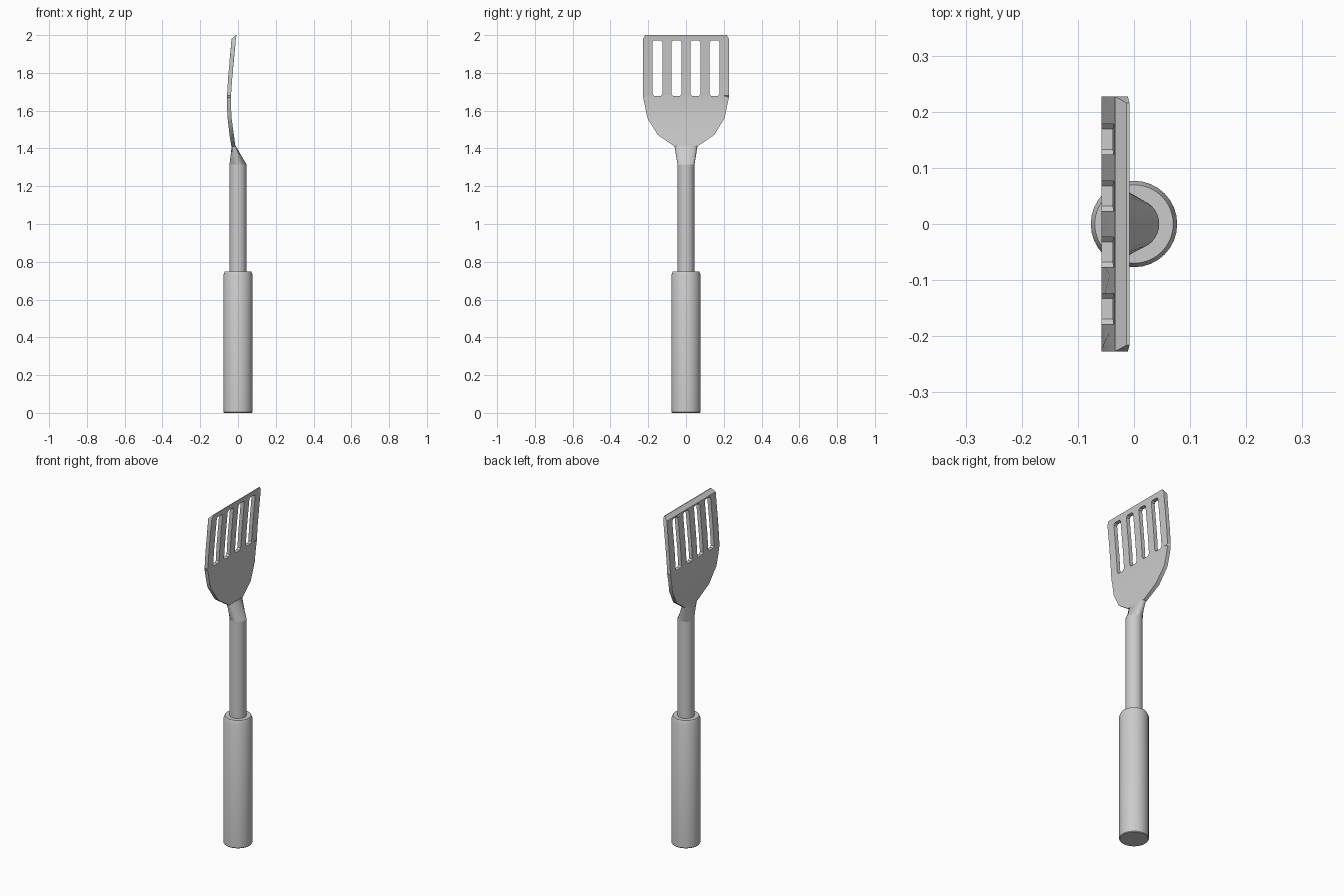
import bpy, bmesh, math

if "Cube" in bpy.data.objects:
    bpy.data.objects.remove(bpy.data.objects["Cube"])

SIDES = 32


def finish(name, bm):
    bmesh.ops.recalc_face_normals(bm, faces=bm.faces)
    me = bpy.data.meshes.new(name)
    bm.to_mesh(me)
    bm.free()
    ob = bpy.data.objects.new(name, me)
    bpy.context.collection.objects.link(ob)
    bpy.ops.object.select_all(action='DESELECT')
    ob.select_set(True)
    bpy.context.view_layer.objects.active = ob
    bpy.ops.object.shade_smooth_by_angle(angle=math.radians(30))
    return ob


def clamp(v, m):
    return max(-1, min(1, v * m))


def loft(name, rings):
    """Each ring: z, x centre, half x, half y, squareness multiplier."""
    bm = bmesh.new()
    loops = []
    for z, cx, rx, ry, sq in rings:
        loop = []
        for i in range(SIDES):
            a = 2 * math.pi * i / SIDES
            loop.append(bm.verts.new((cx + rx * clamp(math.cos(a), sq),
                                      ry * math.sin(a), z)))
        loops.append(loop)
    for lo, hi in zip(loops, loops[1:]):
        for i in range(SIDES):
            j = (i + 1) % SIDES
            bm.faces.new((lo[i], lo[j], hi[j], hi[i]))
    bm.faces.new(loops[0][::-1])
    bm.faces.new(loops[-1])
    return finish(name, bm)


# Grip with chamfered ends
loft("grip", [(0, 0, .074, .074, 1), (.004, 0, .077, .077, 1),
              (.73, 0, .077, .077, 1), (.748, 0, .07, .07, 1)])

# Round shaft, and the neck that flattens into the blade
loft("shaft", [(.74, 0, .045, .045, 1), (1.315, 0, .045, .045, 1)])
loft("neck", [(1.315, 0, .045, .045, 1), (1.413, -.0225, .0105, .061, 4)])

# Blade outline (y, z) with chamfered slots
right = [(.06, 1.41), (.15, 1.472), (.204, 1.56), (.227, 1.67),
         (.227, 1.98), (.216, 2.0)]
outlines = [right + [(-y, z) for y, z in reversed(right)]]
for c in (-.151, -.05, .05, .151):
    h, k, lo, hi = .027, .009, 1.678, 1.972
    outlines.append([(c - h, lo + k), (c - h + k, lo), (c + h - k, lo), (c + h, lo + k),
                     (c + h, hi - k), (c + h - k, hi), (c - h + k, hi), (c - h, hi - k)])

cu = bpy.data.curves.new("blade_outline", 'CURVE')
cu.dimensions = '2D'
cu.fill_mode = 'BOTH'
cu.extrude = .5
for pts in outlines:
    sp = cu.splines.new('POLY')
    sp.points.add(len(pts) - 1)
    for p, (u, v) in zip(sp.points, pts):
        p.co = (u, v, 0, 1)
    sp.use_cyclic_u = True
tmp = bpy.data.objects.new("blade_outline", cu)
bpy.context.collection.objects.link(tmp)
plate = bpy.data.meshes.new_from_object(tmp.evaluated_get(bpy.context.evaluated_depsgraph_get()))
bpy.data.objects.remove(tmp)

# Side profile of the blade: z, back x, front x
prof = [(1.40, -.033, -.012), (1.472, -.045, -.022), (1.56, -.055, -.034),
        (1.62, -.058, -.037), (1.68, -.058, -.037), (1.78, -.052, -.030),
        (1.88, -.043, -.021), (1.98, -.034, -.011), (2.0, -.013, -.008)]


def side(z):
    for (a, b0, f0), (b, b1, f1) in zip(prof, prof[1:]):
        if z <= b + 1e-5:
            t = (z - a) / (b - a)
            return b0 + (b1 - b0) * t, f0 + (f1 - f0) * t
    return prof[-1][1:]


bm = bmesh.new()
bm.from_mesh(plate)
bmesh.ops.remove_doubles(bm, verts=bm.verts, dist=1e-4)
for z, _, _ in prof[1:-1]:
    bmesh.ops.bisect_plane(bm, geom=bm.verts[:] + bm.edges[:] + bm.faces[:], dist=1e-5,
                           plane_co=(0, z, 0), plane_no=(0, 1, 0))
for v in bm.verts:
    u, z, w = v.co
    back, front = side(z)
    v.co = (back + (front - back) * (w + .5), u, z)
bmesh.ops.dissolve_limit(bm, angle_limit=.01, verts=bm.verts, edges=bm.edges)
finish("blade", bm)
